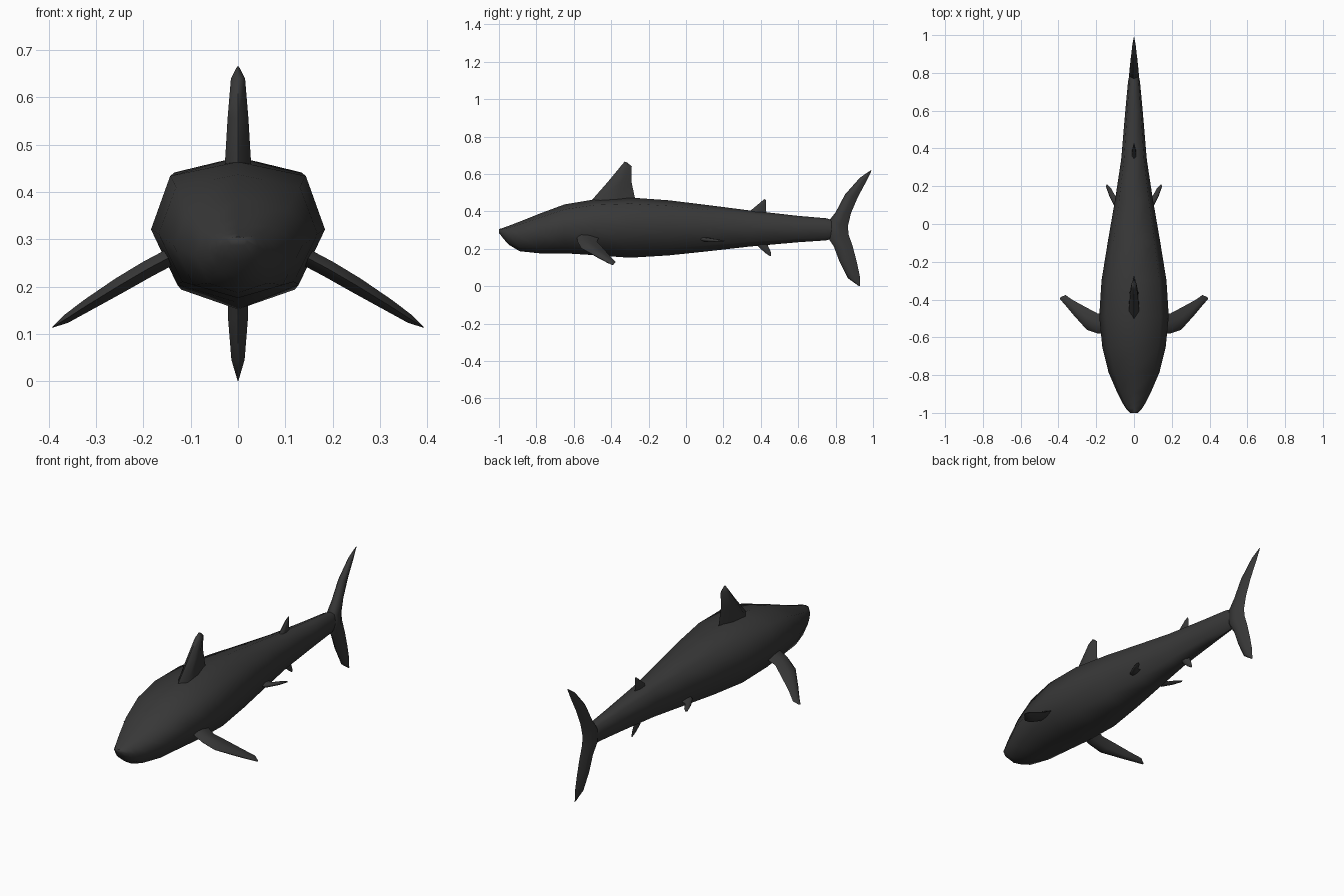
import bpy
import bmesh
import math
from mathutils import Vector

old = bpy.data.objects.get("Cube")
if old:
    bpy.data.objects.remove(old, do_unlink=True)

# Single dark grey skin colour
skin = bpy.data.materials.new("dark grey skin")
skin.use_nodes = True
GREY = (0.04, 0.04, 0.04, 1.0)
skin.diffuse_color = GREY
skin.node_tree.nodes["Principled BSDF"].inputs["Base Color"].default_value = GREY
skin.node_tree.nodes["Principled BSDF"].inputs["Roughness"].default_value = 0.8


def loft(name, rings, angle):
    """Skin a list of equal rings, close both ends and shade smooth."""
    bm = bmesh.new()
    loops = [[bm.verts.new(p) for p in ring] for ring in rings]
    n = len(loops[0])
    for a, b in zip(loops, loops[1:]):
        for i in range(n):
            j = (i + 1) % n
            bm.faces.new((a[i], a[j], b[j], b[i]))
    bm.faces.new(loops[0])
    bm.faces.new(loops[-1])
    bmesh.ops.recalc_face_normals(bm, faces=bm.faces)
    mesh = bpy.data.meshes.new(name)
    bm.to_mesh(mesh)
    bm.free()
    mesh.materials.append(skin)
    obj = bpy.data.objects.new(name, mesh)
    bpy.context.collection.objects.link(obj)
    bpy.ops.object.select_all(action="DESELECT")
    bpy.context.view_layer.objects.active = obj
    obj.select_set(True)
    bpy.ops.object.shade_smooth_by_angle(angle=math.radians(angle))
    return obj


def fin(name, sections, normal=(1, 0, 0), side=1):
    """Loft lens-shaped sections, each (leading point, trailing point, half thickness)."""
    nrm = Vector(normal).normalized()
    rings = []
    for lead, trail, t in sections:
        a, b = Vector(lead), Vector(trail)
        ring = [a, a.lerp(b, 0.2) + nrm * t, a.lerp(b, 0.6) + nrm * t * 0.85, b,
                a.lerp(b, 0.6) - nrm * t * 0.85, a.lerp(b, 0.2) - nrm * t]
        rings.append([(p.x * side, p.y, p.z) for p in ring])
    return loft(name, rings, 70)


# Body stations: y, top z, bottom z, half width
STATIONS = [
    (-1.00, 0.305, 0.285, 0.020), (-0.975, 0.313, 0.252, 0.044),
    (-0.945, 0.324, 0.220, 0.062), (-0.89, 0.345, 0.187, 0.090),
    (-0.785, 0.387, 0.176, 0.135), (-0.65, 0.437, 0.176, 0.168),
    (-0.49, 0.464, 0.166, 0.184), (-0.30, 0.474, 0.152, 0.172),
    (-0.09, 0.459, 0.165, 0.138), (0.13, 0.432, 0.188, 0.100),
    (0.34, 0.405, 0.212, 0.068), (0.60, 0.376, 0.235, 0.046),
    (0.75, 0.363, 0.245, 0.032), (0.83, 0.340, 0.265, 0.018),
]


def body_ring(y, top, bottom, w):
    """Eight-sided cross-section, widest at mid height."""
    mid = bottom + (top - bottom) * 0.52
    up, down = top - mid, mid - bottom
    half = [(0, top), (0.78 * w, mid + 0.79 * up), (w, mid),
            (0.70 * w, mid - 0.75 * down), (0, bottom)]
    full = half + [(-x, z) for x, z in half[-2:0:-1]]
    return [(x, y, z) for x, z in full]


loft("body", [body_ring(*s) for s in STATIONS], 60)

# Fins on the centre line
fin("dorsal_fin", [
    ((0, -0.53, 0.43), (0, -0.265, 0.44), 0.028),
    ((0, -0.495, 0.47), (0, -0.275, 0.48), 0.027),
    ((0, -0.42, 0.555), (0, -0.292, 0.56), 0.022),
    ((0, -0.35, 0.64), (0, -0.29, 0.64), 0.015),
    ((0, -0.328, 0.666), (0, -0.315, 0.662), 0.002),
])
fin("second_dorsal_fin", [
    ((0, 0.32, 0.385), (0, 0.435, 0.37), 0.012),
    ((0, 0.355, 0.412), (0, 0.427, 0.41), 0.010),
    ((0, 0.40, 0.450), (0, 0.428, 0.448), 0.006),
    ((0, 0.418, 0.465), (0, 0.426, 0.463), 0.001),
])
fin("anal_fin", [
    ((0, 0.365, 0.24), (0, 0.435, 0.24), 0.012),
    ((0, 0.39, 0.207), (0, 0.440, 0.212), 0.010),
    ((0, 0.425, 0.177), (0, 0.453, 0.184), 0.006),
    ((0, 0.449, 0.160), (0, 0.456, 0.163), 0.001),
])
fin("tail_fin", [
    ((0, 0.985, 0.618), (0, 0.993, 0.620), 0.001),
    ((0, 0.93, 0.580), (0, 0.965, 0.562), 0.010),
    ((0, 0.85, 0.490), (0, 0.918, 0.475), 0.018),
    ((0, 0.80, 0.395), (0, 0.882, 0.390), 0.023),
    ((0, 0.76, 0.345), (0, 0.865, 0.320), 0.027),
    ((0, 0.755, 0.265), (0, 0.870, 0.275), 0.027),
    ((0, 0.79, 0.213), (0, 0.892, 0.210), 0.023),
    ((0, 0.82, 0.133), (0, 0.913, 0.130), 0.021),
    ((0, 0.865, 0.043), (0, 0.929, 0.055), 0.014),
    ((0, 0.922, 0.002), (0, 0.931, 0.000), 0.001),
])

# Paired fins
for label, side in (("left", 1), ("right", -1)):
    fin(f"{label}_pectoral_fin", [
        ((0.12, -0.585, 0.275), (0.12, -0.46, 0.275), 0.018),
        ((0.19, -0.580, 0.238), (0.19, -0.475, 0.238), 0.018),
        ((0.25, -0.560, 0.203), (0.25, -0.443, 0.203), 0.017),
        ((0.32, -0.482, 0.160), (0.32, -0.405, 0.160), 0.013),
        ((0.365, -0.428, 0.131), (0.363, -0.376, 0.131), 0.009),
        ((0.393, -0.397, 0.114), (0.388, -0.387, 0.116), 0.001),
    ], normal=(0.52, 0, 0.85), side=side)
    fin(f"{label}_pelvic_fin", [
        ((0.05, 0.05, 0.256), (0.05, 0.14, 0.256), 0.011),
        ((0.10, 0.085, 0.249), (0.10, 0.150, 0.249), 0.010),
        ((0.13, 0.145, 0.244), (0.122, 0.190, 0.245), 0.007),
        ((0.149, 0.200, 0.241), (0.143, 0.210, 0.242), 0.001),
    ], normal=(0.2, 0, 1), side=side)
